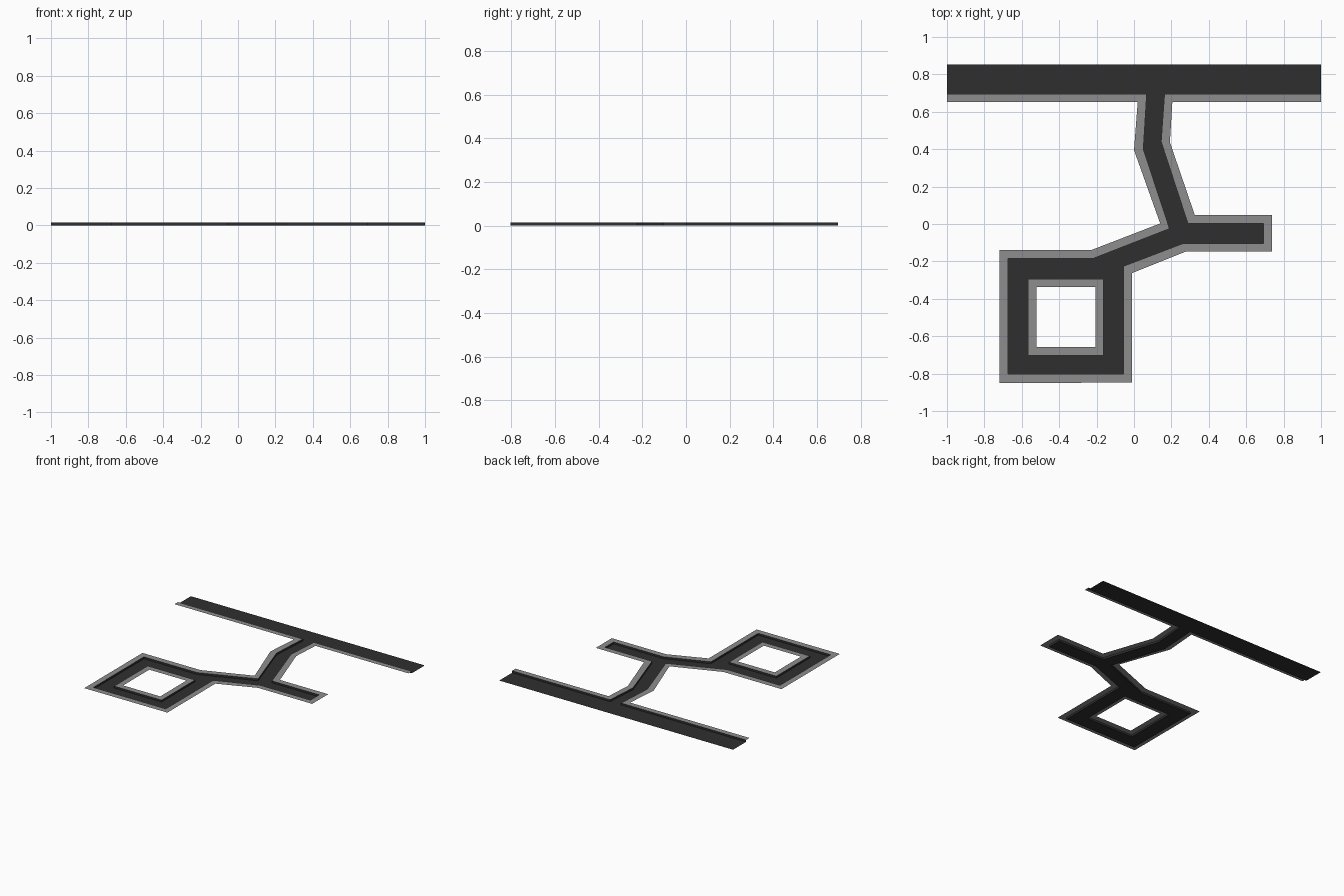
import bpy, bmesh

if "Cube" in bpy.data.objects:
    bpy.data.objects.remove(bpy.data.objects["Cube"])

CURB_Z = 0.015   # pavement height above the road


def material(name, v):
    m = bpy.data.materials.new(name)
    m.diffuse_color = (v, v, v, 1)
    m.use_nodes = True
    m.node_tree.nodes["Principled BSDF"].inputs["Base Color"].default_value = m.diffuse_color
    return m


asphalt = material("dark asphalt", 0.028)
concrete = material("grey concrete", 0.27)


def finish(bm, name, mat):
    me = bpy.data.meshes.new(name)
    bm.to_mesh(me)
    bm.free()
    me.materials.append(mat)
    ob = bpy.data.objects.new(name, me)
    bpy.context.collection.objects.link(ob)


def strip(name, a, za, b, zb, mat, closed=False):
    """Ribbon of quads between two matching paths."""
    bm = bmesh.new()
    va = [bm.verts.new((x, y, za)) for x, y in a]
    vb = [bm.verts.new((x, y, zb)) for x, y in b]
    n = len(a)
    for i in range(n if closed else n - 1):
        j = (i + 1) % n
        f = bm.faces.new((va[i], va[j], vb[j], vb[i]))
        f.normal_update()
        if f.normal.z < -0.5:
            f.normal_flip()
    finish(bm, name, mat)


def rect(x0, x1, y0, y1):
    return [(x0, y0), (x1, y0), (x1, y1), (x0, y1)]


# kerb line (road edge) and matching outer pavement edge
kerb = [(-1, .695), (.068, .695), (.05, .40), (.19, -.025), (-.22, -.185),
        (-.675, -.185), (-.675, -.803), (-.055, -.803), (-.055, -.225),
        (.265, -.103), (.692, -.103), (.692, .003), (.288, .003),
        (.145, .44), (.163, .695), (1, .695)]
outer = [(-1, .653), (.02, .653), (.0, .395), (.14, .003), (-.225, -.138),
         (-.72, -.138), (-.72, -.85), (-.01, -.848), (-.01, -.262),
         (.275, -.148), (.738, -.148), (.738, .048), (.325, .048),
         (.192, .437), (.205, .653), (1, .653)]
island_kerb = rect(-.567, -.162, -.702, -.293)
island_hole = rect(-.522, -.205, -.657, -.338)

# road surface with the square island cut out
bm = bmesh.new()
for loop in (kerb + [(1, .853), (-1, .853)], island_kerb):
    vs = [bm.verts.new((x, y, 0)) for x, y in loop]
    for i, v in enumerate(vs):
        bm.edges.new((v, vs[(i + 1) % len(vs)]))
bmesh.ops.triangle_fill(bm, edges=bm.edges[:], use_beauty=True, normal=(0, 0, 1))
for f in bm.faces:
    f.normal_update()
    if f.normal.z < 0:
        f.normal_flip()
finish(bm, "road", asphalt)

# kerb walls and raised pavements
strip("outer_kerb", kerb, 0, kerb, CURB_Z, asphalt)
strip("outer_pavement", kerb, CURB_Z, outer, CURB_Z, concrete)
strip("island_kerb", island_kerb, 0, island_kerb, CURB_Z, asphalt, True)
strip("island_pavement", island_kerb, CURB_Z, island_hole, CURB_Z, concrete, True)
